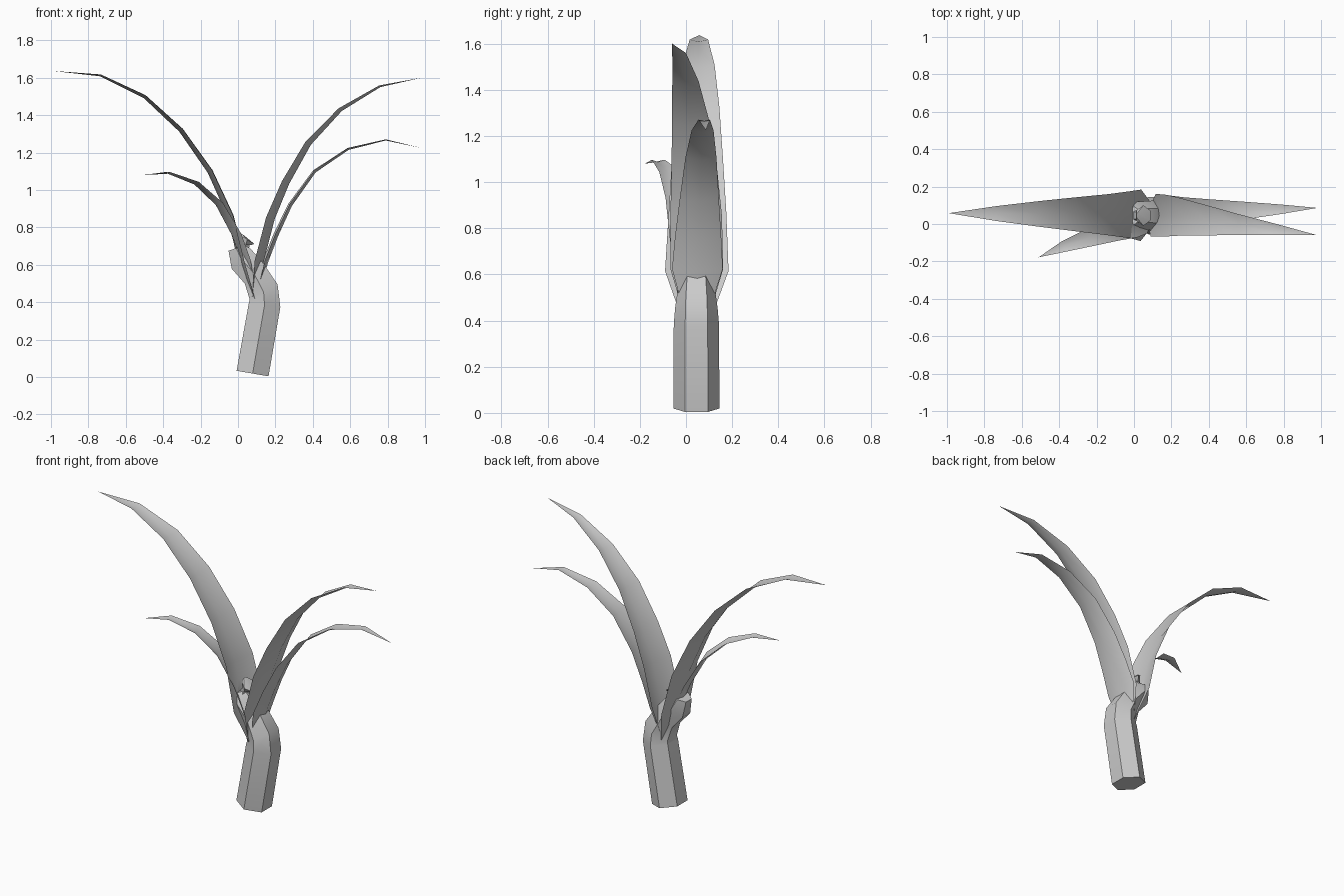
import bpy, math
from mathutils import Vector

if "Cube" in bpy.data.objects:
    bpy.data.objects.remove(bpy.data.objects["Cube"])

grey = bpy.data.materials.new("plain grey")
grey.diffuse_color = (0.6, 0.6, 0.6, 1)
grey.use_nodes = True
grey.node_tree.nodes["Principled BSDF"].inputs["Base Color"].default_value = grey.diffuse_color


def make(name, verts, faces, angle):
    me = bpy.data.meshes.new(name)
    me.from_pydata(verts, [], faces)
    me.materials.append(grey)
    ob = bpy.data.objects.new(name, me)
    bpy.context.collection.objects.link(ob)
    bpy.ops.object.select_all(action='DESELECT')
    ob.select_set(True)
    bpy.context.view_layer.objects.active = ob
    bpy.ops.object.shade_smooth_by_angle(angle=math.radians(angle))
    return ob


def tube(name, rings, y0=0.045, sides=6, angle=50):
    """Rings are (x, z, tilt, radius x, radius y); tilt leans the ring to -x."""
    verts, faces = [], []
    for x, z, tilt, rx, ry in rings:
        for i in range(sides):
            a = math.tau * (i + 0.5) / sides
            u = rx * math.cos(a)
            verts.append((x + u * math.cos(tilt), y0 + ry * math.sin(a), z + u * math.sin(tilt)))
    n = sides
    for r in range(len(rings) - 1):
        for i in range(n):
            j = (i + 1) % n
            faces.append((r*n + i, r*n + j, r*n + n + j, r*n + n + i))
    faces.append(tuple(reversed(range(n))))
    faces.append(tuple(range(len(verts) - n, len(verts))))
    return make(name, verts, faces, angle)


def leaf(name, path, ys, widths, dip):
    """Channelled blade: two raised edges and a sunken midrib, ending in a point."""
    verts, faces = [], []
    P = [Vector((x, y, z)) for (x, z), y in zip(path, ys)]
    flat = P[-1] - P[0]
    side = Vector((-flat.y, flat.x, 0)).normalized()
    for k, (p, w) in enumerate(zip(P[:-1], widths)):
        t = (P[k + 1] - P[max(k - 1, 0)]).normalized()
        up = t.cross(side).normalized()
        if up.z < 0:
            up = -up
        d = dip * w / max(widths)
        verts += [p + side * w / 2 + up * d / 2, p - up * d / 2, p - side * w / 2 + up * d / 2]
    verts.append(P[-1])
    last = len(P) - 2
    for k in range(last):
        for c in (0, 1):
            a = 3 * k + c
            faces.append((a, a + 1, a + 4, a + 3))
    for c in (0, 1):
        faces.append((3 * last + c, 3 * last + c + 1, len(verts) - 1))
    return make(name, verts, faces, 60)


# Leaning hexagonal trunk that bends over into a short shoot
tube("trunk", [(0.078, 0.019, -0.17, 0.1, 0.1),
               (0.142, 0.385, -0.12, 0.098, 0.098),
               (0.137, 0.455, 0.5, 0.098, 0.092),
               (0.085, 0.555, 0.85, 0.085, 0.078),
               (0.015, 0.635, 0.85, 0.085, 0.075),
               (-0.01, 0.69, 0.35, 0.05, 0.055)])

# Small broken tip on the shoot
tube("shoot_neck", [(0.015, 0.66, 0, 0.04, 0.045), (0.04, 0.72, -0.2, 0.03, 0.035)])
tube("shoot_flare", [(0.04, 0.705, 0.0, 0.035, 0.04),
                     (0.05, 0.735, -0.55, 0.05, 0.055),
                     (0.022, 0.765, -0.6, 0.012, 0.02)], angle=30)

# Four arching leaves
leaf("left_long_leaf",
     [(0.085, 0.41), (0.02, 0.61), (-0.04, 0.86), (-0.15, 1.1), (-0.305, 1.32),
      (-0.5, 1.5), (-0.735, 1.613), (-0.99, 1.637)],
     [0.045, 0.047, 0.05, 0.05, 0.052, 0.054, 0.056, 0.058],
     [0.13, 0.275, 0.25, 0.22, 0.185, 0.14, 0.08], 0.035)
leaf("right_long_leaf",
     [(0.09, 0.42), (0.12, 0.62), (0.18, 0.85), (0.26, 1.04), (0.38, 1.25),
      (0.55, 1.43), (0.76, 1.555), (0.98, 1.6)],
     [0.045, 0.045, 0.042, 0.035, 0.02, -0.003, -0.03, -0.06],
     [0.11, 0.23, 0.225, 0.2, 0.165, 0.115, 0.06], 0.035)
leaf("right_short_leaf",
     [(0.1, 0.42), (0.15, 0.62), (0.205, 0.76), (0.28, 0.92), (0.41, 1.1),
      (0.59, 1.22), (0.79, 1.268), (0.98, 1.225)],
     [0.045, 0.05, 0.053, 0.058, 0.065, 0.072, 0.079, 0.086],
     [0.1, 0.22, 0.2, 0.17, 0.135, 0.095, 0.05], 0.025)
leaf("left_short_leaf",
     [(0.08, 0.43), (0.03, 0.62), (-0.02, 0.76), (-0.11, 0.925), (-0.23, 1.037),
      (-0.375, 1.092), (-0.51, 1.08)],
     [0.035, 0.02, 0.0, -0.03, -0.07, -0.12, -0.178],
     [0.08, 0.16, 0.16, 0.13, 0.1, 0.06], 0.025)
